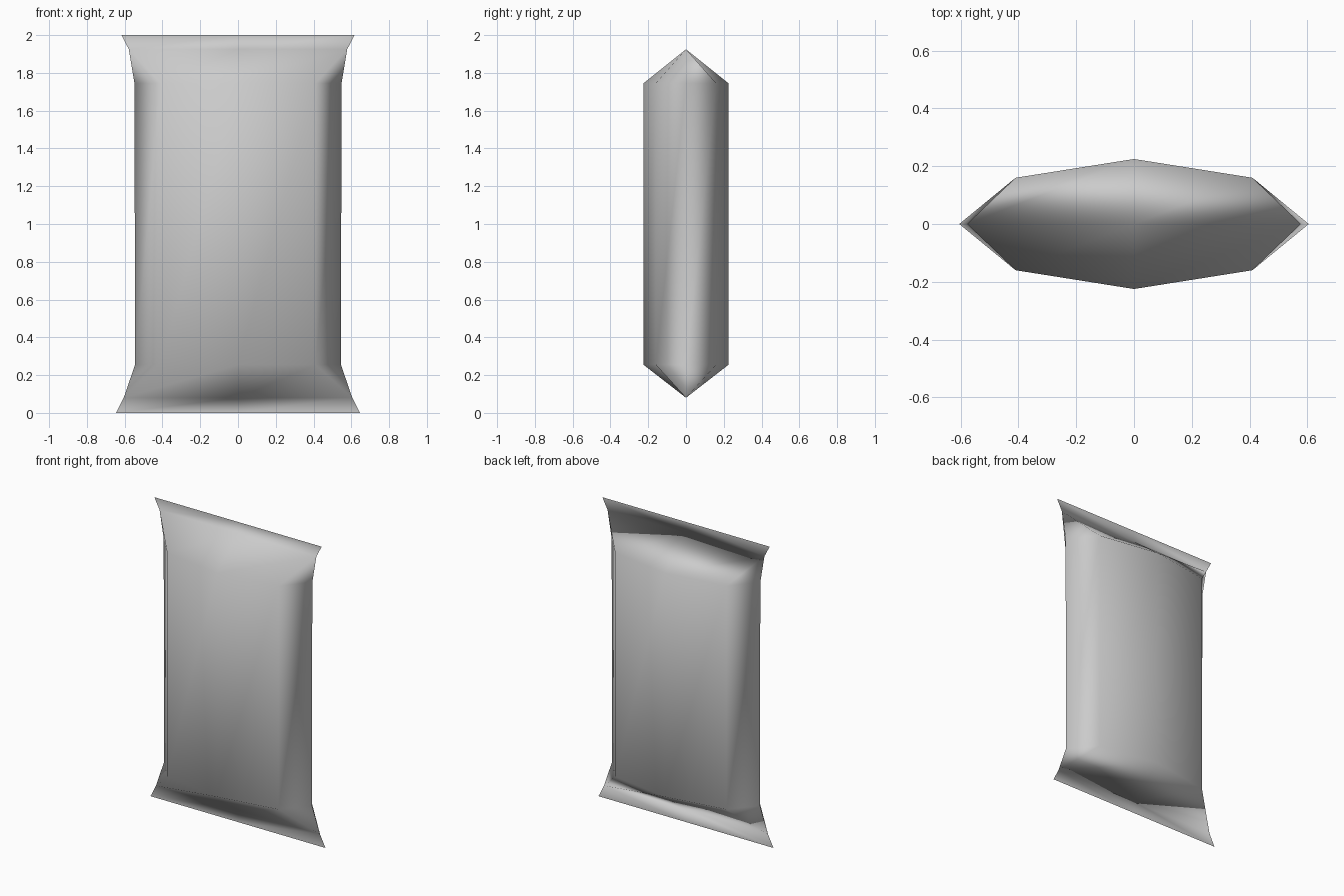
import bpy
import bmesh

cube = bpy.data.objects.get("Cube")
if cube:
    bpy.data.objects.remove(cube, do_unlink=True)

foil = bpy.data.materials.new("plain grey wrapper")
foil.use_nodes = True
grey = (0.6, 0.6, 0.6, 1)
foil.diffuse_color = grey
foil.node_tree.nodes["Principled BSDF"].inputs["Base Color"].default_value = grey

bm = bmesh.new()


def pillow_ring(z, w):
    """Eight-sided bulging section, counter-clockwise from above."""
    half = [(w, 0), (0.41, 0.16), (0, 0.225), (-0.41, 0.16)]
    points = half + [(-x, -y) for x, y in half]
    return [bm.verts.new((x, y, z)) for x, y in points]


def seam_line(z, w):
    """Flat crimp line: left end, middle, right end."""
    return [bm.verts.new((x, 0, z)) for x in (-w, 0, w)]


def pinch(line):
    """Spread a crimp line's vertices round a full section."""
    a, m, b = line
    return [b, b, m, a, a, a, m, b]


def loft(lower, upper):
    n = len(lower)
    for i in range(n):
        j = (i + 1) % n
        corners = list(dict.fromkeys((lower[i], lower[j], upper[j], upper[i])))
        if len(corners) > 2:
            bm.faces.new(corners)


def crimp(lower, upper):
    """Single flat sheet between two crimp lines."""
    for i in range(2):
        bm.faces.new((lower[i], lower[i + 1], upper[i + 1], upper[i]))


# Crimp lines and body sections from bottom to top
bottom_edge = seam_line(0, 0.645)
bottom_seam = seam_line(0.08, 0.605)
body_low = pillow_ring(0.255, 0.545)
body_high = pillow_ring(1.745, 0.548)
top_seam = seam_line(1.925, 0.578)
top_edge = seam_line(2, 0.617)

# Pillow body with pinched ends
loft(pinch(bottom_seam), body_low)
loft(body_low, body_high)
loft(body_high, pinch(top_seam))

# Flat sealed fins
crimp(bottom_edge, bottom_seam)
crimp(top_seam, top_edge)

for face in bm.faces:
    face.smooth = True

mesh = bpy.data.meshes.new("wrapper_packet")
bm.to_mesh(mesh)
bm.free()
mesh.materials.append(foil)
packet = bpy.data.objects.new("wrapper_packet", mesh)
bpy.context.collection.objects.link(packet)
